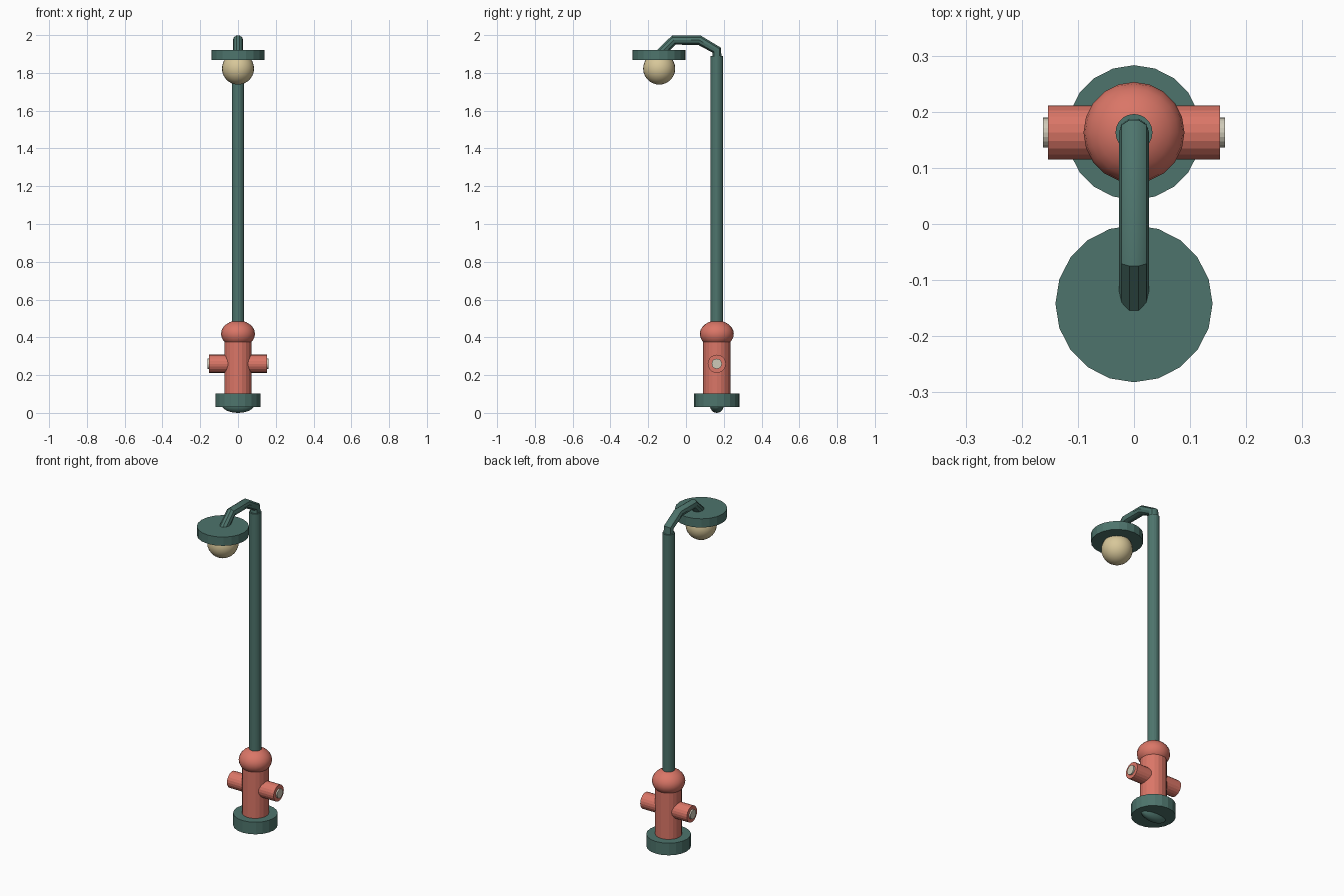
import bpy, math

if "Cube" in bpy.data.objects:
    bpy.data.objects.remove(bpy.data.objects["Cube"])

POLE_Y, LAMP_Y = 0.163, -0.142


def material(name, color):
    m = bpy.data.materials.new(name)
    m.diffuse_color = (*color, 1)
    m.use_nodes = True
    m.node_tree.nodes["Principled BSDF"].inputs["Base Color"].default_value = m.diffuse_color
    return m


GREEN = material("dull green", (0.075, 0.175, 0.15))
RED = material("coral red", (0.70, 0.18, 0.135))
CREAM = material("warm cream", (0.68, 0.57, 0.32))
STONE = material("pale stone", (0.62, 0.59, 0.48))


def finish(name, mat, angle=None):
    ob = bpy.context.object
    ob.name = name
    ob.data.materials.append(mat)
    if angle:
        bpy.ops.object.shade_smooth_by_angle(angle=math.radians(angle))
    return ob


# upright cylinder between two heights
def post(name, y, r, z0, z1, mat, angle=None):
    bpy.ops.mesh.primitive_cylinder_add(vertices=20, radius=r, depth=z1 - z0,
                                        location=(0, y, (z0 + z1) / 2),
                                        rotation=(0, 0, math.pi / 2))
    return finish(name, mat, angle)


# cylinder along x between two positions
def side_pipe(name, r, x0, x1, z, mat):
    bpy.ops.mesh.primitive_cylinder_add(vertices=20, radius=r, depth=abs(x1 - x0),
                                        location=((x0 + x1) / 2, POLE_Y, z),
                                        rotation=(0, math.pi / 2, 0))
    return finish(name, mat)


def ball(name, y, z, size, mat, segments=20, rings=12):
    bpy.ops.mesh.primitive_uv_sphere_add(segments=segments, ring_count=rings, radius=1,
                                         location=(0, y, z))
    bpy.context.object.scale = size
    bpy.ops.object.transform_apply(location=False, rotation=False, scale=True)
    return finish(name, mat, 60)


# hydrant
post("base_disc", POLE_Y, 0.12, 0.03, 0.102, GREEN)
ball("base_foot", POLE_Y, 0.042, (0.085, 0.037, 0.042), GREEN)
post("hydrant_body", POLE_Y, 0.072, 0.05, 0.41, RED)
ball("hydrant_dome", POLE_Y, 0.418, (0.09, 0.09, 0.071), RED)
for side, s in (("left", -1), ("right", 1)):
    side_pipe(side + "_nozzle", 0.048, s * 0.03, s * 0.153, 0.26, RED)
    side_pipe(side + "_nozzle_cap", 0.027, s * 0.14, s * 0.162, 0.26, STONE)

# lamp post
post("pole", POLE_Y, 0.033, 0.42, 1.89, GREEN)

# bent arm carrying the lamp
path = [(POLE_Y, 1.86), (POLE_Y, 1.92), (0.071, 1.973), (-0.065, 1.973), (-0.138, 1.90)]
curve = bpy.data.curves.new("lamp_arm", "CURVE")
curve.dimensions = "3D"
curve.bevel_depth = 0.027
curve.bevel_resolution = 3
curve.use_fill_caps = True
spline = curve.splines.new("POLY")
spline.points.add(len(path) - 1)
for p, (y, z) in zip(spline.points, path):
    p.co = (0, y, z, 1)
arm = bpy.data.objects.new("lamp_arm", curve)
bpy.context.collection.objects.link(arm)
bpy.ops.object.select_all(action="DESELECT")
arm.select_set(True)
bpy.context.view_layer.objects.active = arm
bpy.ops.object.convert(target="MESH")
finish("lamp_arm", GREEN, 35)

# lamp shade and bulb
post("lamp_shade", LAMP_Y, 0.14, 1.868, 1.92, GREEN)
ball("bulb", LAMP_Y, 1.823, (0.085, 0.085, 0.085), CREAM, 24, 14)
